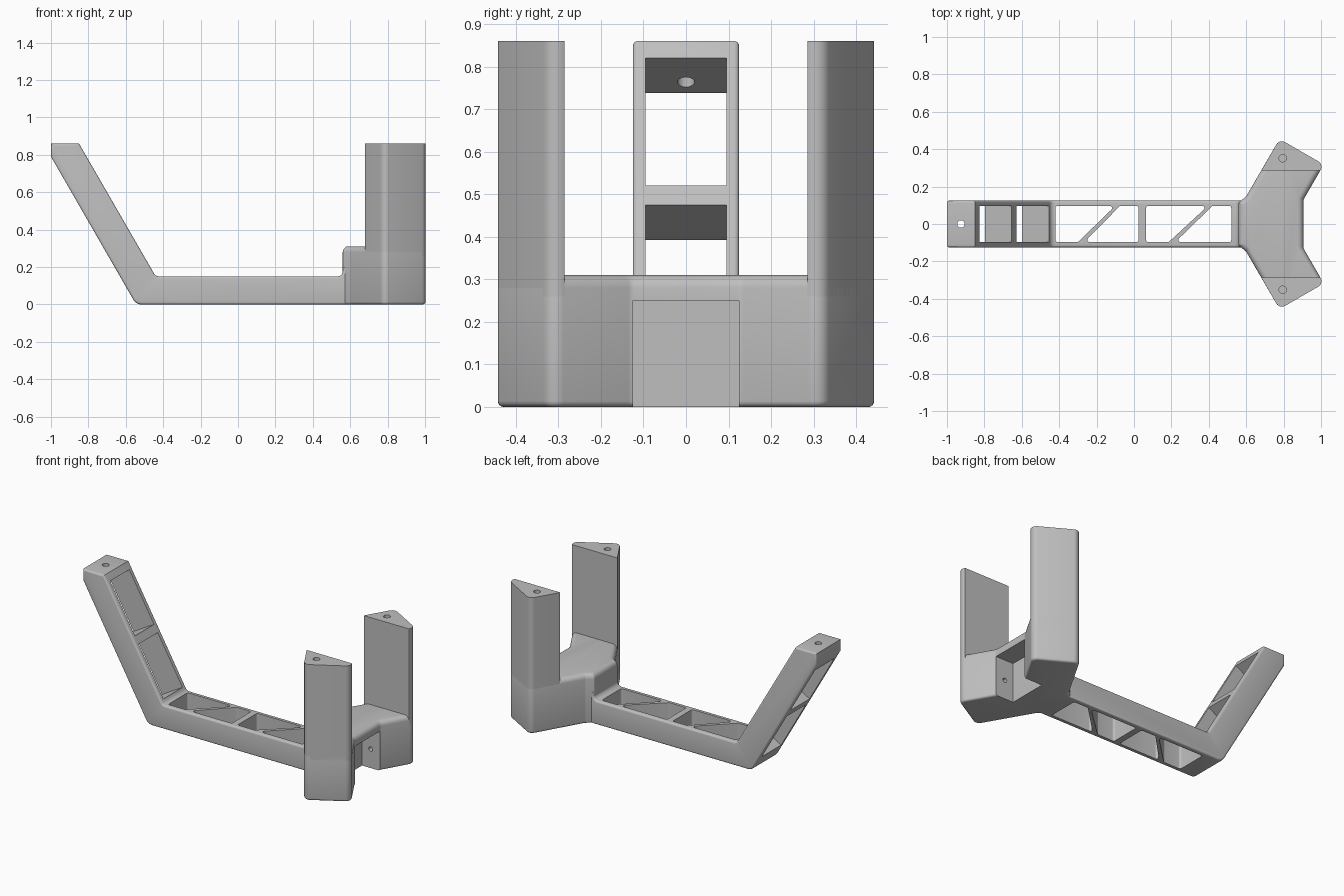
import bpy
import bmesh
from math import cos, sin, pi, sqrt, tan
from mathutils import Vector

cube = bpy.data.objects.get("Cube")
if cube:
    bpy.data.objects.remove(cube, do_unlink=True)

grey = bpy.data.materials.new("plain grey")
grey.use_nodes = True
grey.diffuse_color = (0.52, 0.52, 0.52, 1)
grey.node_tree.nodes["Principled BSDF"].inputs["Base Color"].default_value = grey.diffuse_color


def rounded(corners, steps=6):
    """Counter-clockwise outline from (a, b, corner radius) points."""
    pts = [Vector(c[:2]) for c in corners]
    out = []
    for i, p in enumerate(pts):
        r = corners[i][2]
        if r == 0:
            out.append(p)
            continue
        u = (pts[i - 1] - p).normalized()
        v = (pts[(i + 1) % len(pts)] - p).normalized()
        half = u.angle(v) / 2
        centre = p + (u + v).normalized() * r / sin(half)
        a = p + u * r / tan(half) - centre
        b = p + v * r / tan(half) - centre
        for k in range(steps + 1):
            out.append(centre + a.slerp(b, k / steps).normalized() * r)
    area = sum(p.cross(out[(i + 1) % len(out)]) for i, p in enumerate(out))
    return out if area > 0 else out[::-1]


def inset(outline, d):
    """Move every side of an outline inwards by d."""
    out = []
    for i, p in enumerate(outline):
        e = (p - outline[i - 1]).normalized()
        f = (outline[(i + 1) % len(outline)] - p).normalized()
        n, m = Vector((-e.y, e.x)), Vector((-f.y, f.x))
        out.append(p + (n + m) * d / (1 + n.dot(m)))
    return out


def prism(name, corners, layers, axis="z"):
    """Stack (height, inset) copies of an outline along an axis."""
    outline = rounded(corners)
    bm = bmesh.new()
    rings = []
    for h, d in layers:
        ring = inset(outline, d)
        rings.append([bm.verts.new((p.x, p.y, h) if axis == "z" else (p.x, h, p.y)) for p in ring])
    for low, high in zip(rings, rings[1:]):
        for i in range(len(low)):
            bm.faces.new((low[i - 1], low[i], high[i], high[i - 1]))
    bm.faces.new(rings[0])
    bm.faces.new(rings[-1])
    bmesh.ops.recalc_face_normals(bm, faces=bm.faces)
    mesh = bpy.data.meshes.new(name)
    bm.to_mesh(mesh)
    bm.free()
    mesh.materials.append(grey)
    obj = bpy.data.objects.new(name, mesh)
    bpy.context.collection.objects.link(obj)
    return obj


def round_rim(low, high, r_low, r_high, n=4):
    """Layers with quarter-round rims at both ends."""
    angles = [k * pi / 2 / n for k in range(n + 1)]
    start = [(low + r_low * (1 - cos(a)), r_low * (1 - sin(a))) for a in angles]
    end = [(high - r_high * (1 - cos(a)), r_high * (1 - sin(a))) for a in reversed(angles)]
    return start + end


def circle(x, y, r, n=20):
    return [(x + r * cos(2 * pi * k / n), y + r * sin(2 * pi * k / n), 0) for k in range(n)]


def cut(obj, cutters):
    for c in cutters:
        c.hide_render = True
        mod = obj.modifiers.new("cut", "BOOLEAN")
        mod.operation = "DIFFERENCE"
        mod.solver = "EXACT"
        mod.object = c
    bpy.context.view_layer.update()
    graph = bpy.context.evaluated_depsgraph_get()
    mesh = bpy.data.meshes.new_from_object(obj.evaluated_get(graph))
    obj.modifiers.clear()
    obj.data = mesh
    for c in cutters:
        bpy.data.objects.remove(c, do_unlink=True)


TOP = 0.86

# Arm: flat beam with a leaning leg at its far end
arm = prism("arm", [(-1, TOP, 0), (-1, 0.79, 0), (-0.545, 0, 0.05), (0.7, 0, 0), (0.7, 0.2, 0),
                    (0.562, 0.2, 0), (0.562, 0.15, 0.03), (-0.44, 0.15, 0.03), (-0.85, TOP, 0)],
            round_rim(-0.125, 0.125, 0.012, 0.012), "y")

# Truss windows through the beam, two bays with a diagonal brace each
cutters = []
W, R = 0.097, 0.012
for left, right in ((-0.42, 0.025), (0.065, 0.52)):
    for window in ([(left, W, R), (right - 0.125, W, R), (left + 0.12, -W, R), (left, -W, R)],
                   [(right - 0.1, W, R), (right, W, R), (right, -W, R), (left + 0.155, -W, R)]):
        cutters.append(prism("window_cutter", window, [(-0.1, 0), (0.3, 0)]))

# Windows square through the leaning leg
normal = Vector((sqrt(3) / 2, 0.5))
for high, low in ((0.82, 0.52), (0.475, 0.175)):
    a, b = (Vector((-0.85 + (TOP - z) / sqrt(3), z)) for z in (high, low))
    corners = [a + normal * 0.04, a - normal * 0.25, b - normal * 0.25, b + normal * 0.04]
    cutters.append(prism("leg_window_cutter", [(p.x, p.y, 0) for p in corners],
                         [(-0.095, 0), (0.095, 0)], "y"))
cutters.append(prism("leg_hole_cutter", circle(-0.925, 0, 0.02), [(0.73, 0), (0.95, 0)]))
cut(arm, cutters)

# Head: V-shaped block with rounded top rim
half = [(0.56, 0.115, 0.01), (0.6, 0.148, 0.01), (0.778, 0.455, 0.035),
        (1.015, 0.318, 0.035), (0.905, 0.128, 0.03)]
head = prism("head_block", half + [(x, -y, r) for x, y, r in reversed(half)],
             round_rim(0, 0.31, 0.014, 0.03))
socket = prism("socket_cutter", [(0.78, -0.125, 0), (1.2, -0.125, 0), (1.2, 0.125, 0), (0.78, 0.125, 0)],
               [(-0.1, 0), (0.25, 0)])
side_hole = prism("side_hole_cutter", circle(0.84, 0.12, 0.014), [(-0.17, 0), (0.17, 0)], "y")
cut(head, [socket, side_hole])

# Posts: upright wedges with a screw hole in the top
for side, s in (("left", 1), ("right", -1)):
    post = prism(side + "_post", [(0.68, s * 0.285, 0), (0.996, s * 0.285, 0),
                                  (1.015, s * 0.318, 0.035), (0.778, s * 0.455, 0.035)],
                 [(0.26, 0), (TOP, 0)])
    cut(post, [prism("post_hole_cutter", circle(0.795, s * 0.352, 0.02), [(0.72, 0), (0.95, 0)])])

# Smooth the rounded rims, keep the corners sharp
bpy.ops.object.select_all(action="DESELECT")
for obj in bpy.context.scene.objects:
    if obj.type == "MESH":
        obj.select_set(True)
        bpy.context.view_layer.objects.active = obj
bpy.ops.object.shade_smooth_by_angle(angle=pi / 6)
